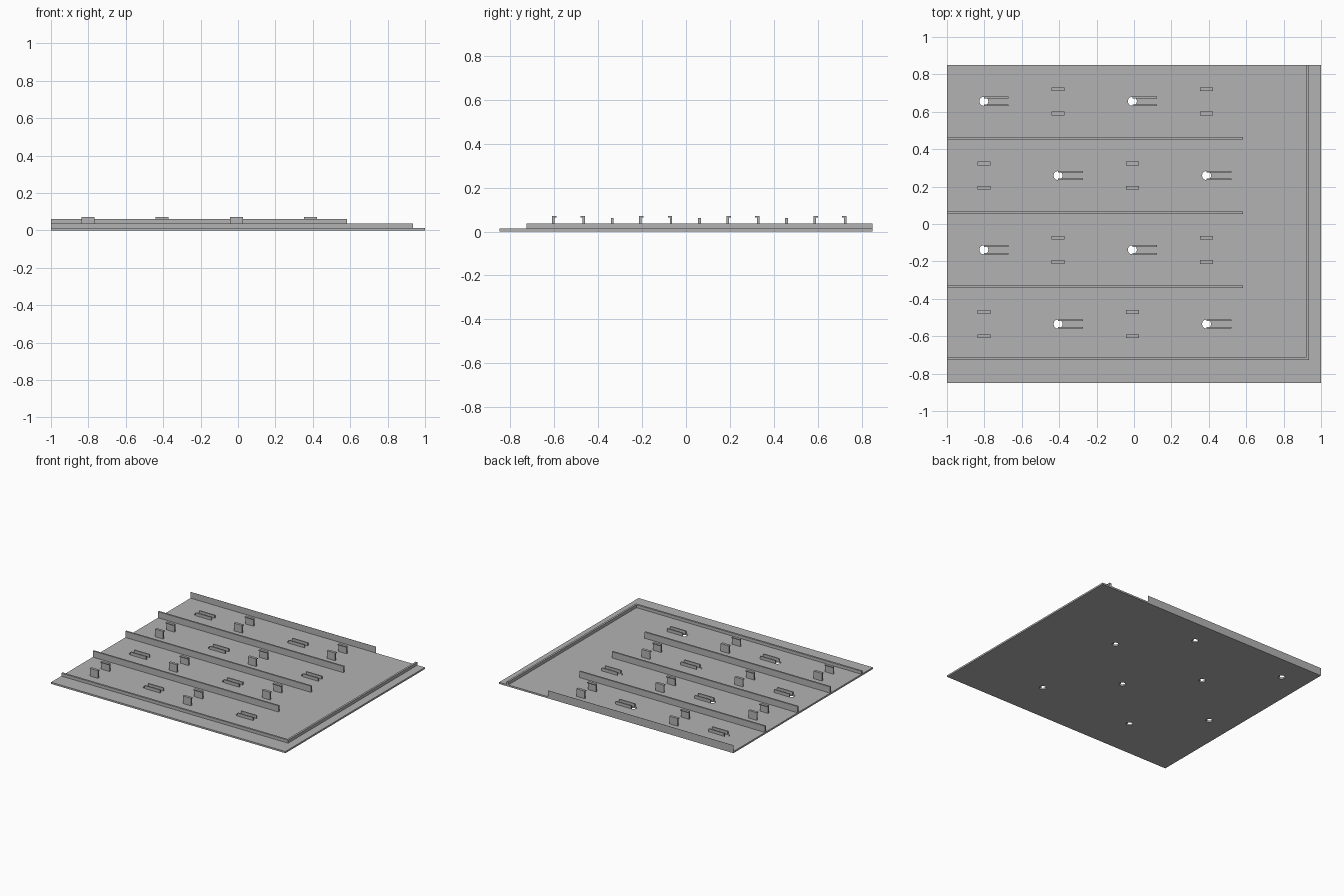
import bpy
import bmesh
from mathutils import Matrix

cube = bpy.data.objects.get("Cube")
if cube:
    bpy.data.objects.remove(cube, do_unlink=True)

grey = bpy.data.materials.new("plain_grey")
grey.use_nodes = True
grey.diffuse_color = (0.45, 0.45, 0.45, 1)
grey.node_tree.nodes["Principled BSDF"].inputs["Base Color"].default_value = grey.diffuse_color

HALF_Y = 0.85
TOP = 0.013        # top of the base sheet
SINK = TOP - 0.003  # raised parts start just inside the sheet
PITCH = 0.397


def make_object(name, bm):
    bmesh.ops.recalc_face_normals(bm, faces=bm.faces)
    mesh = bpy.data.meshes.new(name)
    bm.to_mesh(mesh)
    bm.free()
    mesh.materials.append(grey)
    obj = bpy.data.objects.new(name, mesh)
    bpy.context.collection.objects.link(obj)
    return obj


def prism(name, outline, axis, start, end):
    """Extrude an outline along z (x, y points) or along x (y, z points)."""
    bm = bmesh.new()
    place = (lambda p: (*p, start)) if axis == "z" else (lambda p: (start, *p))
    face = bm.faces.new([bm.verts.new(place(p)) for p in outline])
    moved = bmesh.ops.extrude_face_region(bm, geom=[face])["geom"]
    step = (0, 0, end - start) if axis == "z" else (end - start, 0, 0)
    bmesh.ops.translate(bm, vec=step,
                        verts=[v for v in moved if isinstance(v, bmesh.types.BMVert)])
    return make_object(name, bm)


def box(name, x0, x1, y0, y1, z0, z1):
    return prism(name, [(x0, y0), (x1, y0), (x1, y1), (x0, y1)], "z", z0, z1)


# Alternating layout: hook pairs and keyholes swap places on every row
holes, hooks = [], []
for row in range(4):
    for col in range(4):
        spot = (-0.803 + PITCH * col, -0.535 + PITCH * row)
        (holes if (row + col) % 2 else hooks).append(spot)

# Base sheet with round holes
base = box("base_sheet", -1, 1, -HALF_Y, HALF_Y, 0, TOP)
bm = bmesh.new()
for x, y in holes:
    bmesh.ops.create_cone(bm, cap_ends=True, segments=32, radius1=0.024, radius2=0.024,
                          depth=0.2, matrix=Matrix.Translation((x, y, 0)))
cutter = make_object("hole_cutter", bm)
cutter.hide_render = True
cut = base.modifiers.new("holes", "BOOLEAN")
cut.object = cutter
cut.operation = "DIFFERENCE"
cut.solver = "EXACT"
bpy.context.view_layer.objects.active = base
bpy.ops.object.modifier_apply(modifier=cut.name)
bpy.data.objects.remove(cutter, do_unlink=True)

# L-shaped rim along the front and the left side
prism("edge_rim", [(-1, -0.726), (0.936, -0.726), (0.936, HALF_Y), (0.921, HALF_Y),
                   (0.921, -0.711), (-1, -0.711)], "z", SINK, 0.036)

# Long stiffening ribs; the last one is trimmed by the back edge
for i in range(4):
    y = -0.336 + PITCH * i
    box(f"long_rib_{i + 1}", -1, 0.584, y - 0.0065, min(y + 0.0065, HALF_Y), SINK, 0.061)

# Facing pairs of hooks with inward lips
for i, (x, y) in enumerate(hooks):
    for side, label in ((-1, "front"), (1, "back")):
        profile = [(0.075, SINK), (0.075, 0.072), (0.055, 0.072),
                   (0.055, 0.065), (0.064, 0.065), (0.064, SINK)]
        prism(f"{label}_hook_{i + 1}", [(y + side * d, z) for d, z in profile],
              "x", x - 0.035, x + 0.035)

# Twin guide rails leading away from each hole
for i, (x, y) in enumerate(holes):
    for side, label in ((-1, "front"), (1, "back")):
        ya, yb = sorted((y + side * 0.016, y + side * 0.025))
        box(f"{label}_guide_rail_{i + 1}", x, x + 0.133, ya, yb, SINK, 0.036)
